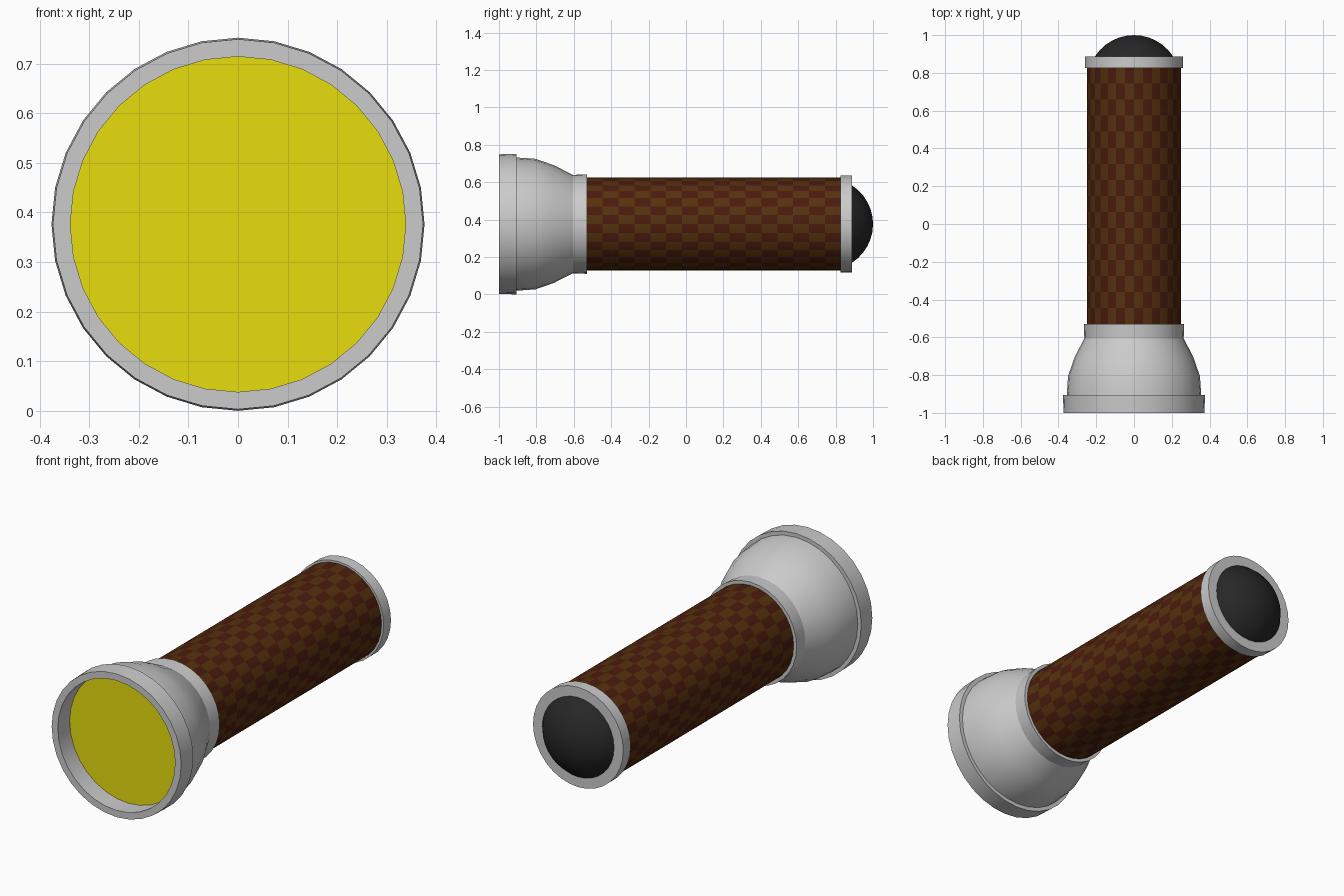
import bpy, bmesh, math

if "Cube" in bpy.data.objects:
    bpy.data.objects.remove(bpy.data.objects["Cube"])

SIDES = 32
AXIS_Z = 0.376          # height of the torch axis
RED_BROWN = (0.07, 0.011, 0.004, 1)
OCHRE = (0.094, 0.031, 0.004, 1)
YELLOW = (0.8, 0.72, 0.004, 1)
BLACK = (0.02, 0.02, 0.02, 1)


def material(name, color):
    mat = bpy.data.materials.new(name)
    mat.diffuse_color = color
    mat.use_nodes = True
    mat.node_tree.nodes["Principled BSDF"].inputs["Base Color"].default_value = mat.diffuse_color
    return mat


def lathe(name, profile, mats=(), smooth=22):
    """Turn a (radius, y) profile, listed front to back, about the y axis.
    With two materials the faces alternate as a checkerboard."""
    bm = bmesh.new()
    rings = []
    for r, y in profile:
        ring = []
        for k in range(SIDES):
            a = 2 * math.pi * k / SIDES
            ring.append(bm.verts.new((r * math.sin(a), y, AXIS_Z + r * math.cos(a))))
        rings.append(ring)
    for i in range(len(rings) - 1):
        for k in range(SIDES):
            n = (k + 1) % SIDES
            f = bm.faces.new((rings[i][k], rings[i][n], rings[i + 1][n], rings[i + 1][k]))
            f.material_index = (i + k) % 2 if len(mats) == 2 else 0
    bmesh.ops.remove_doubles(bm, verts=bm.verts, dist=1e-5)
    bm.normal_update()
    mesh = bpy.data.meshes.new(name)
    bm.to_mesh(mesh)
    bm.free()
    for m in mats:
        mesh.materials.append(m)
    obj = bpy.data.objects.new(name, mesh)
    bpy.context.collection.objects.link(obj)
    bpy.ops.object.select_all(action='DESELECT')
    obj.select_set(True)
    bpy.context.view_layer.objects.active = obj
    bpy.ops.object.shade_smooth_by_angle(angle=math.radians(smooth))
    return obj


# Flared head: recessed rim, bezel, bell and collar
lathe("head", [(0.338, -0.90), (0.338, -1.0), (0.373, -1.0), (0.376, -0.905),
               (0.356, -0.905), (0.349, -0.805), (0.315, -0.707),
               (0.263, -0.605), (0.266, -0.53), (0.247, -0.53)])

# Lens disc inside the rim
lathe("lens", [(0.0, -0.902), (0.339, -0.902)], [material("lens_yellow", YELLOW)])

# Checkered grip
ROWS = 16
y0, y1 = -0.53, 0.828
lathe("grip", [(0.249, y0 + (y1 - y0) * i / ROWS) for i in range(ROWS + 1)],
      [material("grip_red_brown", RED_BROWN), material("grip_ochre", OCHRE)])

# Tail ring
lathe("tail_ring", [(0.247, 0.826), (0.26, 0.826), (0.26, 0.887), (0.2, 0.887)])

# Domed tail button, a shallow spherical cap
base_r, base_y, height = 0.207, 0.887, 0.113
R = (base_r ** 2 + height ** 2) / (2 * height)
span = math.asin(base_r / R)
STEPS = 6
lathe("tail_button", [(R * math.sin(span * (1 - i / STEPS)),
                       1.0 - R + R * math.cos(span * (1 - i / STEPS)))
                      for i in range(STEPS + 1)],
      [material("button_black", BLACK)])
